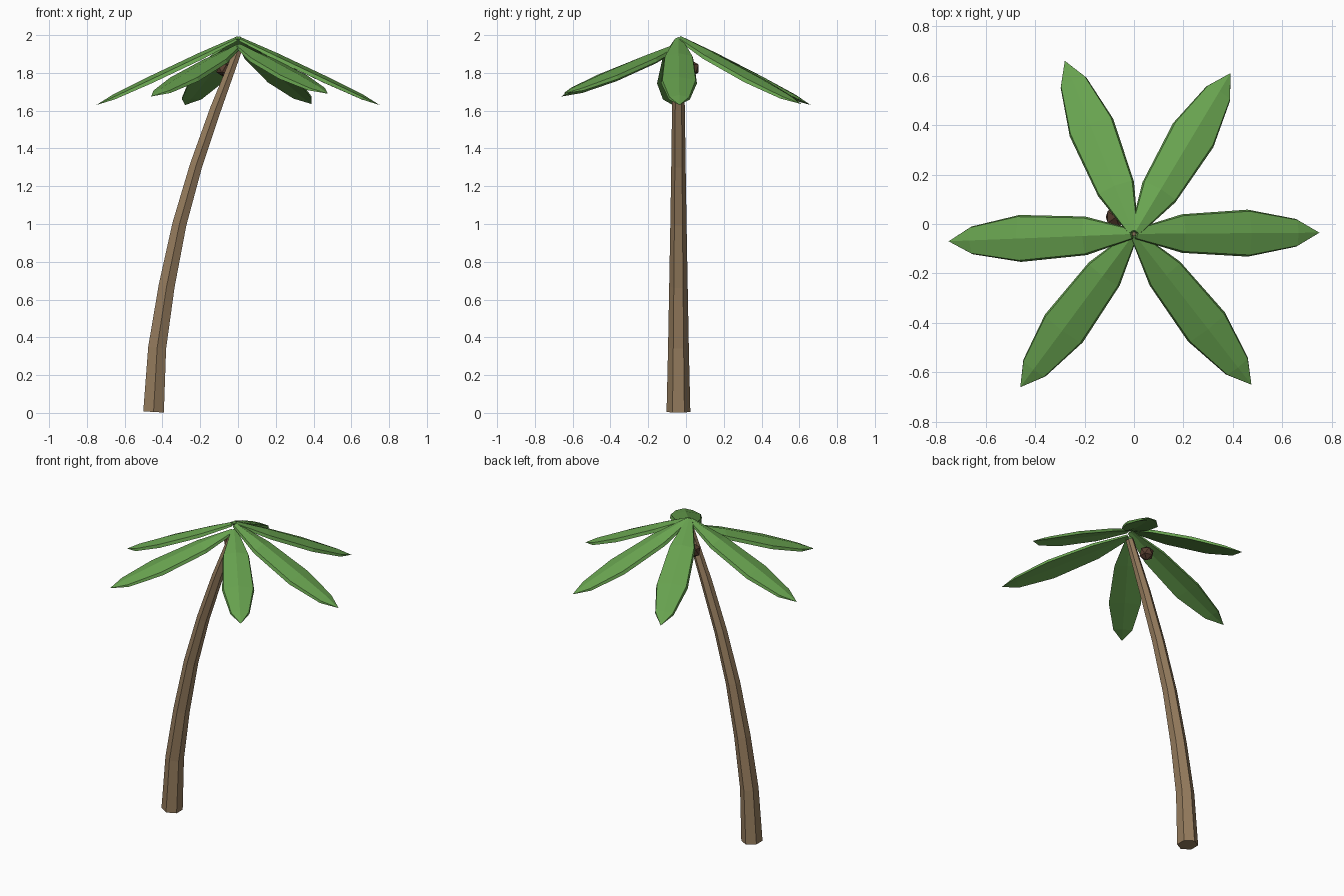
import bpy, bmesh, math
from mathutils import Vector

if "Cube" in bpy.data.objects:
    bpy.data.objects.remove(bpy.data.objects["Cube"])


def material(name, rgb):
    m = bpy.data.materials.new(name)
    m.diffuse_color = (*rgb, 1)
    m.use_nodes = True
    m.node_tree.nodes["Principled BSDF"].inputs["Base Color"].default_value = m.diffuse_color
    return m


BARK = material("bark", (0.30, 0.20, 0.11))
LEAF = material("leaf_green", (0.14, 0.37, 0.08))
NUT = material("nut_brown", (0.10, 0.05, 0.03))


def finish(bm, name, mat):
    bmesh.ops.recalc_face_normals(bm, faces=bm.faces)
    mesh = bpy.data.meshes.new(name)
    bm.to_mesh(mesh)
    bm.free()
    mesh.materials.append(mat)
    ob = bpy.data.objects.new(name, mesh)
    bpy.context.collection.objects.link(ob)
    return ob


def loft(rings, name, mat):
    """Skin a list of equal-length point rings and cap both ends."""
    bm = bmesh.new()
    vs = [[bm.verts.new(p) for p in ring] for ring in rings]
    n = len(vs[0])
    for a, b in zip(vs, vs[1:]):
        for i in range(n):
            j = (i + 1) % n
            bm.faces.new((a[i], a[j], b[j], b[i]))
    bm.faces.new(vs[0])
    bm.faces.new(vs[-1])
    bmesh.ops.remove_doubles(bm, verts=bm.verts, dist=0.0002)
    return finish(bm, name, mat)


# Curved hexagonal trunk: centre x, height, radius
path = [(-0.447, 0.005, 0.063), (-0.428, 0.345, 0.055), (-0.378, 0.67, 0.049),
        (-0.31, 1.0, 0.043), (-0.222, 1.31, 0.038), (-0.118, 1.61, 0.034),
        (0.0, 1.92, 0.024)]
rings = []
for k, (x, z, r) in enumerate(path):
    a, b = path[max(k - 1, 0)], path[min(k + 1, len(path) - 1)]
    t = Vector((b[0] - a[0], 0, b[1] - a[1])).normalized()
    across = Vector((t.z, 0, -t.x))
    rings.append([Vector((x, -0.04, z)) + across * r * math.sin(i * math.pi / 3)
                  + Vector((0, r * math.cos(i * math.pi / 3), 0)) for i in range(6)])
loft(rings, "trunk", BARK)

# Leaves: fraction of length, half width, thickness scale
SECTIONS = [(0, 0.02, 0.6), (0.26, 0.078, 1.0), (0.62, 0.095, 1.0),
            (0.88, 0.056, 0.7), (1, 0.0, 0.0)]
# Cross-section: ridge, shoulders, lower edges, shallow underside
PROFILE = [(0, 0.017), (0.93, 0.0), (1, -0.02), (0, -0.012), (-1, -0.02), (-0.93, 0.0)]


def leaf(name, tip, root_z):
    tip = Vector(tip)
    flat = Vector((tip.x, tip.y + 0.04, 0)).normalized()
    root = Vector((0, -0.04, root_z)) + flat * 0.01
    d = (tip - root).normalized()
    side = Vector((d.y, -d.x, 0)).normalized()
    up = side.cross(d)
    loft([[root.lerp(tip, f) + side * u * w + up * v * h for u, v in PROFILE]
          for f, w, h in SECTIONS], name, LEAF)


leaf("leaf_right", (0.75, -0.035, 1.63), 1.98)
leaf("leaf_left", (-0.75, -0.07, 1.63), 1.98)
leaf("leaf_back_right", (0.39, 0.61, 1.635), 1.985)
leaf("leaf_back_left", (-0.28, 0.66, 1.63), 1.985)
leaf("leaf_front_left", (-0.46, -0.66, 1.675), 1.94)
leaf("leaf_front_right", (0.475, -0.65, 1.69), 1.945)

# Coconut hanging behind the trunk top
bm = bmesh.new()
bmesh.ops.create_icosphere(bm, subdivisions=1, radius=0.046)
coconut = finish(bm, "coconut", NUT)
coconut.location = (-0.073, 0.028, 1.823)
